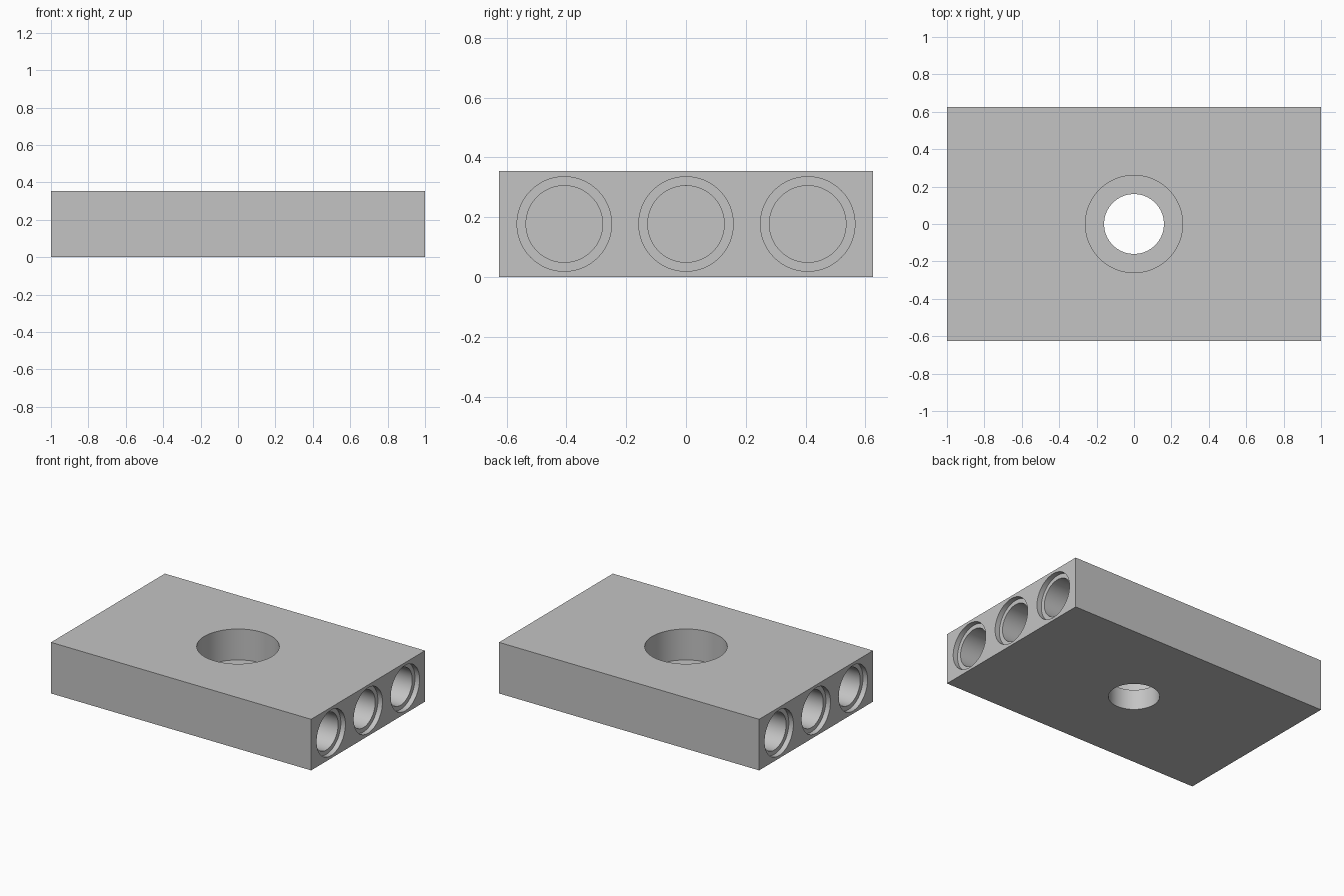
import bpy
import bmesh
import math
from mathutils import Matrix, Vector

cube = bpy.data.objects.get("Cube")
if cube:
    bpy.data.objects.remove(cube, do_unlink=True)

LENGTH, WIDTH, HEIGHT = 2.0, 1.25, 0.355
SEGMENTS = 96

grey = bpy.data.materials.new("plain_grey")
grey.use_nodes = True
colour = (0.55, 0.55, 0.55, 1.0)
grey.diffuse_color = colour
grey.node_tree.nodes["Principled BSDF"].inputs["Base Color"].default_value = colour


def add_object(name, bm):
    bmesh.ops.recalc_face_normals(bm, faces=bm.faces)
    mesh = bpy.data.meshes.new(name)
    bm.to_mesh(mesh)
    bm.free()
    mesh.materials.append(grey)
    obj = bpy.data.objects.new(name, mesh)
    bpy.context.collection.objects.link(obj)
    return obj


def stepped_cutter(name, profile, matrix):
    """Closed solid turned around local z from (radius, z) pairs."""
    bm = bmesh.new()
    rings = []
    for radius, z in profile:
        angles = [math.tau * i / SEGMENTS for i in range(SEGMENTS)]
        rings.append([bm.verts.new((radius * math.cos(a), radius * math.sin(a), z))
                      for a in angles])
    for low, high in zip(rings, rings[1:]):
        for i in range(SEGMENTS):
            j = (i + 1) % SEGMENTS
            bm.faces.new((low[i], low[j], high[j], high[i]))
    bm.faces.new(rings[0])
    bm.faces.new(rings[-1])
    bm.transform(matrix)
    cutter = add_object(name, bm)
    cutter.hide_render = True
    return cutter


# Solid block
bm = bmesh.new()
bmesh.ops.create_cube(bm, size=1.0)
bm.transform(Matrix.Translation((0, 0, HEIGHT / 2)) @ Matrix.Diagonal((LENGTH, WIDTH, HEIGHT, 1)))
block = add_object("block", bm)

# Counterbored hole straight through the middle
step = 0.14
cutters = [stepped_cutter(
    "middle_hole_cutter",
    [(0.16, -0.1), (0.16, step), (0.26, step), (0.26, HEIGHT + 0.1)],
    Matrix.Identity(4))]

# Three stepped blind bores in each end
lip, depth = 0.035, 0.4
bore = [(0.128, -depth), (0.128, -lip), (0.158, -lip), (0.158, 0.1)]
for side in (-1, 1):
    turn = Vector((side, 0, 0)).to_track_quat("Z", "Y").to_matrix().to_4x4()
    for y in (-0.407, 0, 0.407):
        place = Matrix.Translation((side * LENGTH / 2, y, HEIGHT / 2)) @ turn
        cutters.append(stepped_cutter("end_bore_cutter", bore, place))

# Cut every hole, then discard the cutters
bpy.ops.object.select_all(action="DESELECT")
bpy.context.view_layer.objects.active = block
block.select_set(True)
for cutter in cutters:
    cut = block.modifiers.new("cut", "BOOLEAN")
    cut.operation = "DIFFERENCE"
    cut.solver = "EXACT"
    cut.object = cutter
    bpy.ops.object.modifier_apply(modifier=cut.name)
    bpy.data.objects.remove(cutter, do_unlink=True)

bpy.ops.object.shade_smooth_by_angle(angle=math.radians(30))
